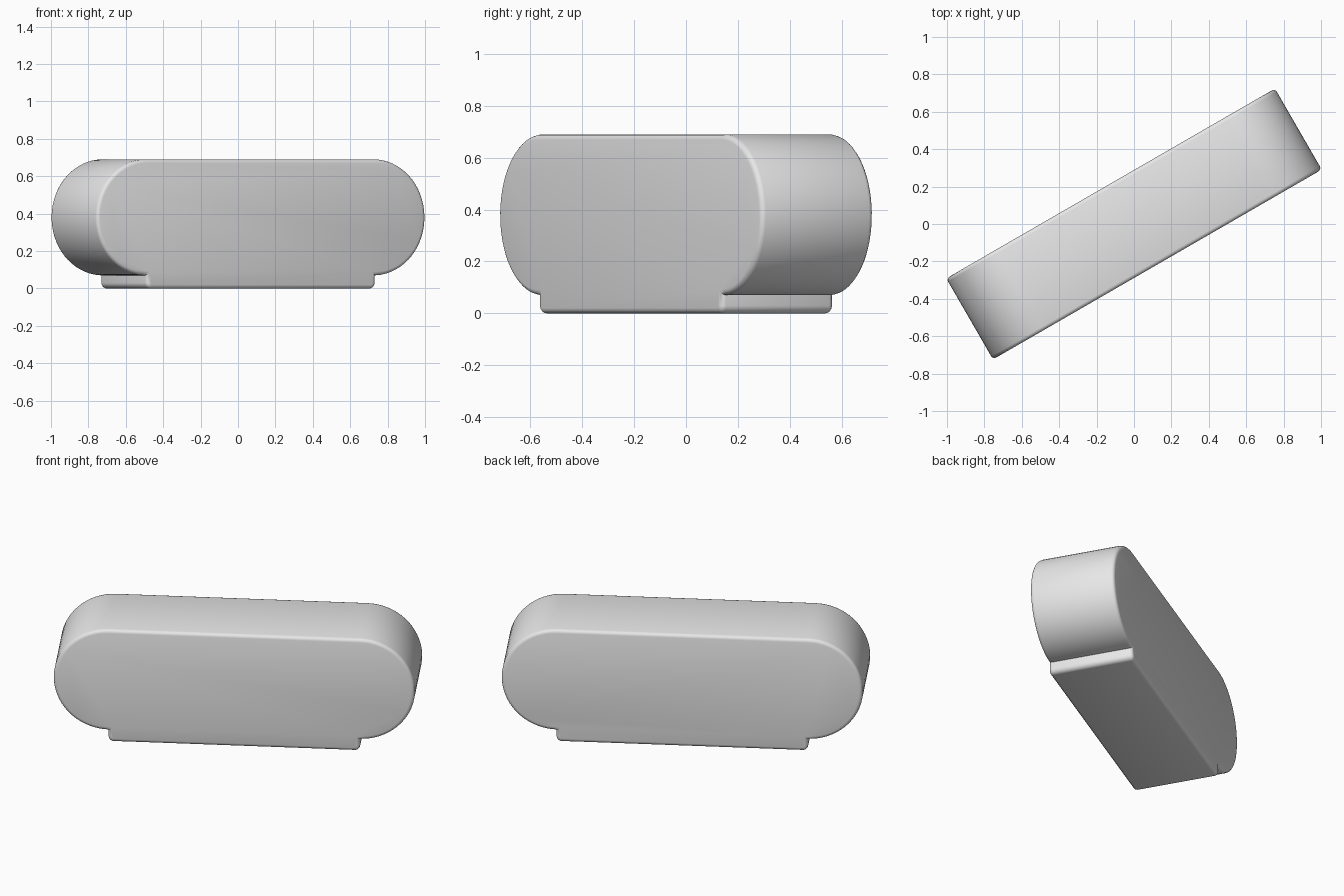
import bpy, bmesh, math

cube = bpy.data.objects.get("Cube")
if cube:
    bpy.data.objects.remove(cube, do_unlink=True)

GREY = (0.8, 0.8, 0.8, 1)
HALF_WIDTH, RADIUS, CENTRE_X, CENTRE_Z = 0.25, 0.31, 0.705, 0.38
BASE_END, BASE_ROUND = 0.707, 0.03


def arc(cx, cz, r, start, end, steps):
    angles = [math.radians(start + (end - start) * i / steps) for i in range(steps + 1)]
    return [(cx + r * math.cos(a), cz + r * math.sin(a)) for a in angles]


mat = bpy.data.materials.new("plain grey")
mat.use_nodes = True
mat.diffuse_color = GREY
mat.node_tree.nodes["Principled BSDF"].inputs["Base Color"].default_value = GREY

# Side outline: a long rounded body standing on a shorter foot
corner = BASE_END - BASE_ROUND
profile = arc(CENTRE_X, CENTRE_Z, RADIUS, -86, 90, 32)
profile += arc(-CENTRE_X, CENTRE_Z, RADIUS, 90, 266, 32)
profile += [(-BASE_END, 0.07)]
profile += arc(-corner, BASE_ROUND, BASE_ROUND, 180, 270, 6)
profile += arc(corner, BASE_ROUND, BASE_ROUND, 270, 360, 6)
profile += [(BASE_END, 0.07)]

# Extrude the outline across the width
bm = bmesh.new()
front = bm.faces.new([bm.verts.new((x, -HALF_WIDTH, z)) for x, z in profile])
extruded = bmesh.ops.extrude_face_region(bm, geom=[front], use_keep_orig=True)["geom"]
back = next(g for g in extruded if isinstance(g, bmesh.types.BMFace))
bmesh.ops.translate(bm, vec=(0, 2 * HALF_WIDTH, 0), verts=back.verts[:])
bmesh.ops.recalc_face_normals(bm, faces=bm.faces[:])

# Soften the rims of both flat sides
rims = list(front.edges) + list(back.edges)
bmesh.ops.bevel(bm, geom=rims, offset=0.02, offset_type='OFFSET', segments=3,
                profile=0.5, affect='EDGES', clamp_overlap=False)
bmesh.ops.recalc_face_normals(bm, faces=bm.faces[:])

mesh = bpy.data.meshes.new("rounded_body")
bm.to_mesh(mesh)
bm.free()
mesh.materials.append(mat)
body = bpy.data.objects.new("rounded_body", mesh)
bpy.context.collection.objects.link(body)
body.rotation_euler.z = math.radians(30)

bpy.ops.object.select_all(action='DESELECT')
body.select_set(True)
bpy.context.view_layer.objects.active = body
bpy.ops.object.shade_smooth_by_angle(angle=math.radians(50))
